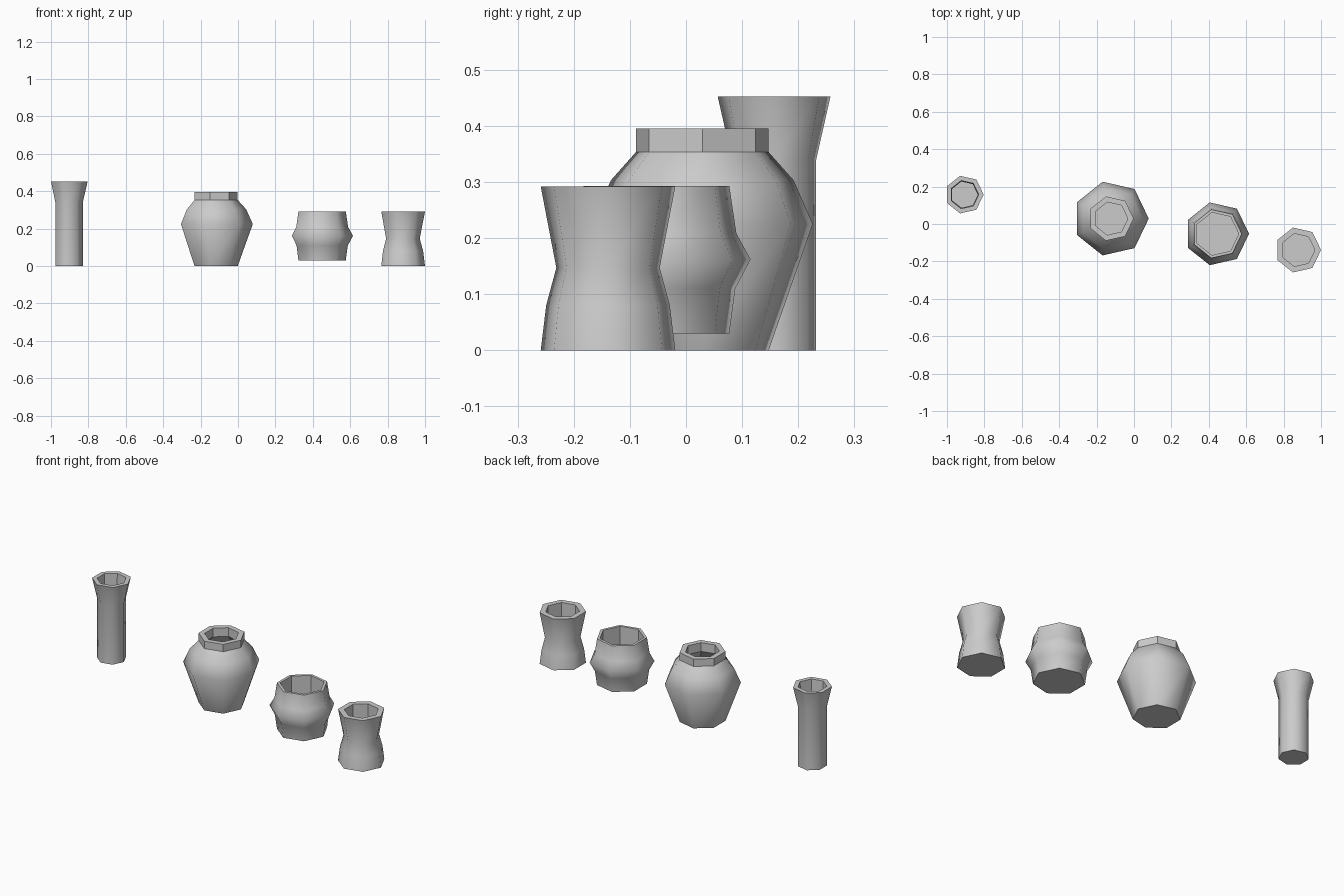
import bpy, bmesh
from math import cos, sin, tau

if "Cube" in bpy.data.objects:
    bpy.data.objects.remove(bpy.data.objects["Cube"])

SIDES = 7


def make_pot(name, cx, cy, outer, inner, flat_from=99):
    """Lathe a closed seven-sided pot: outer profile upward, then inner downward.
    Rows of faces are smooth on the outer wall and flat from flat_from onward."""
    bm = bmesh.new()
    rings = []
    for r, z in outer + inner:
        rings.append([bm.verts.new((cx + r * cos(tau * i / SIDES),
                                    cy + r * sin(tau * i / SIDES), z))
                      for i in range(SIDES)])
    last_smooth = min(flat_from, len(outer) - 1)
    for k, (a, b) in enumerate(zip(rings, rings[1:])):
        for i in range(SIDES):
            j = (i + 1) % SIDES
            f = bm.faces.new((a[i], a[j], b[j], b[i]))
            f.smooth = k < last_smooth
    # closed underside and inner floor
    bm.faces.new(rings[0][::-1])
    bm.faces.new(rings[-1])
    # crisp base and crisp change from smooth wall to flat rim
    for e in bm.edges:
        if any(not f.smooth for f in e.link_faces):
            e.smooth = False
    mesh = bpy.data.meshes.new(name)
    bm.to_mesh(mesh)
    bm.free()
    obj = bpy.data.objects.new(name, mesh)
    bpy.context.collection.objects.link(obj)
    return obj


# tall vase with flared mouth
make_pot("tall_vase", -0.907, 0.157,
         [(0.077, 0), (0.077, 0.34), (0.103, 0.452)],
         [(0.077, 0.452), (0.072, 0.36), (0.072, 0.03)])

# big jar with shoulder and flat-sided neck
make_pot("big_jar", -0.123, 0.029,
         [(0.1215, 0), (0.202, 0.225), (0.167, 0.303), (0.1215, 0.353), (0.1215, 0.395)],
         [(0.09, 0.395), (0.09, 0.345), (0.14, 0.295), (0.175, 0.225), (0.1, 0.03)],
         flat_from=3)

# squat bowl with a bulging middle
make_pot("squat_pot", 0.443, -0.0525,
         [(0.133, 0.03), (0.144, 0.11), (0.172, 0.162), (0.146, 0.208), (0.133, 0.293)],
         [(0.117, 0.293), (0.117, 0.06)])

# waisted pot
make_pot("waisted_pot", 0.877, -0.139,
         [(0.123, 0), (0.113, 0.08), (0.0945, 0.147), (0.123, 0.292)],
         [(0.09, 0.292), (0.09, 0.03)])
